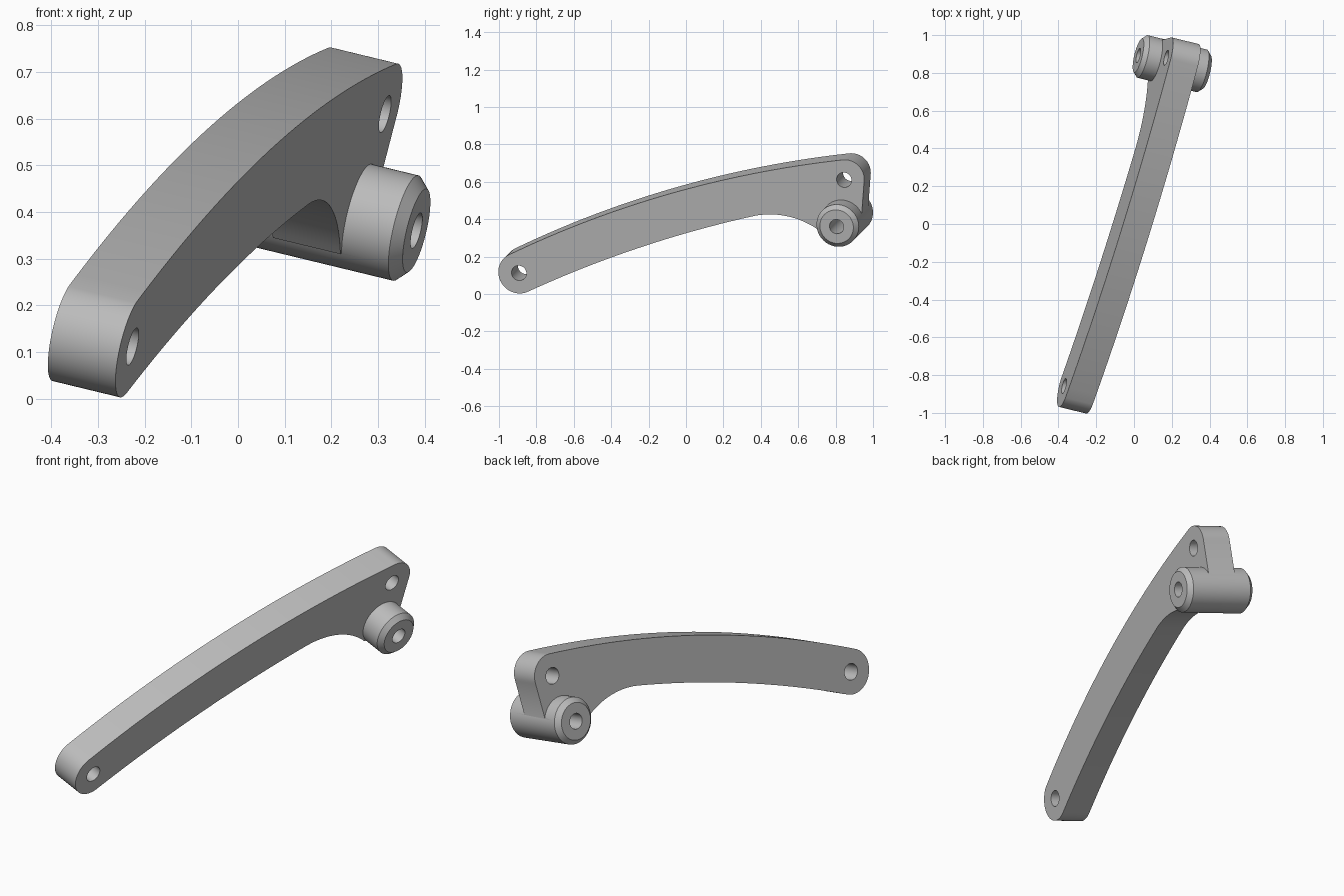
import bpy, bmesh, math
from mathutils import Vector, Matrix

cube = bpy.data.objects.get("Cube")
if cube:
    bpy.data.objects.remove(cube, do_unlink=True)

# Tilted frame of the lever: pin axis, and two in-plane directions
AXIS = Vector((0.947, -0.229, -0.229)).normalized()
D1 = Vector((0, 1, -1)).normalized()
D2 = AXIS.cross(D1).normalized()
if D2.y < 0:
    D2 = -D2
ORIGIN = Vector((-0.037, 0, 0))
THICK = 0.153

steel = bpy.data.materials.new("steel grey")
steel.use_nodes = True
steel.diffuse_color = (0.5, 0.5, 0.5, 1)
steel.node_tree.nodes["Principled BSDF"].inputs["Base Color"].default_value = (0.5, 0.5, 0.5, 1)


def on_face(y, z):
    """Point on the arm's right face above side coordinates y, z."""
    x = -(AXIS.y * y + AXIS.z * z) / AXIS.x
    return ORIGIN + Vector((x, y, z))


def arc(a, b, c, n):
    """Points of the circle arc from a through b to c, lying on the face."""
    a, b, c = (on_face(*p) - ORIGIN for p in (a, b, c))
    a, b, c = (Vector((p.dot(D1), p.dot(D2))) for p in (a, b, c))
    u, v = b - a, c - a
    d = 2 * (u.x * v.y - u.y * v.x)
    centre = a + Vector((v.y * u.length_squared - u.y * v.length_squared,
                         u.x * v.length_squared - v.x * u.length_squared)) / d
    r = (a - centre).length
    ang = [math.atan2(p.y - centre.y, p.x - centre.x) for p in (a, b, c)]
    sweep, mid = (ang[2] - ang[0]) % math.tau, (ang[1] - ang[0]) % math.tau
    if mid > sweep:
        sweep -= math.tau
    pts = []
    for i in range(n + 1):
        t = ang[0] + sweep * i / n
        pts.append(ORIGIN + D1 * (centre.x + r * math.cos(t)) + D2 * (centre.y + r * math.sin(t)))
    return pts


def finish(name, bm):
    bmesh.ops.recalc_face_normals(bm, faces=bm.faces)
    me = bpy.data.meshes.new(name)
    bm.to_mesh(me)
    bm.free()
    me.materials.append(steel)
    ob = bpy.data.objects.new(name, me)
    bpy.context.collection.objects.link(ob)
    return ob


def lathe(name, centre, rings, n=64):
    """Solid of revolution on the pin axis; rings are (offset, radius)."""
    bm = bmesh.new()
    loops = []
    for s, r in rings:
        loops.append([bm.verts.new(centre + AXIS * s + r * (
            D1 * math.cos(math.tau * i / n) + D2 * math.sin(math.tau * i / n))) for i in range(n)])
    for lo, hi in zip(loops, loops[1:]):
        for i in range(n):
            j = (i + 1) % n
            bm.faces.new((lo[i], lo[j], hi[j], hi[i]))
    bm.faces.new(loops[0])
    bm.faces.new(loops[-1])
    return finish(name, bm)


def combine(target, other, operation):
    mod = target.modifiers.new(operation.lower(), 'BOOLEAN')
    mod.operation, mod.object, mod.solver = operation, other, 'EXACT'
    bpy.context.view_layer.objects.active = target
    bpy.ops.object.modifier_apply(modifier=mod.name)
    bpy.data.objects.remove(other, do_unlink=True)


# Curved arm: rounded tip, bowed top, rounded heel, hollow under the boss
outline = []
for a, b, c, n in (
    ((-0.84, 0.015), (-1.0, 0.09), (-0.955, 0.206), 24),
    ((-0.955, 0.206), (0.0, 0.56), (0.835, 0.717), 32),
    ((0.835, 0.717), (0.921, 0.688), (0.952, 0.60), 16),
    ((0.90, 0.35), (0.83, 0.33), (0.75, 0.31), 2),
    ((0.75, 0.31), (0.55, 0.414), (0.348, 0.414), 20),
    ((0.348, 0.414), (-0.2, 0.264), (-0.84, 0.015), 24),
):
    pts = arc(a, b, c, n)
    if outline and (pts[0] - outline[-1]).length < 0.001:
        pts = pts[1:]
    outline += pts
outline.pop()
# Heel edge leans slightly into the boss
outline.insert(24 + 32 + 16 + 1, on_face(0.938, 0.41))

bm = bmesh.new()
face = bm.faces.new([bm.verts.new(p) for p in outline])
ext = bmesh.ops.extrude_face_region(bm, geom=[face])
bmesh.ops.translate(bm, vec=-AXIS * THICK, verts=[v for v in ext["geom"] if isinstance(v, bmesh.types.BMVert)])
arm = finish("lever_arm", bm)

# Chamfered pivot boss running through the heel
pivot = on_face(0.835, 0.39)
near, far, r, ch = 0.13, -0.25, 0.116, 0.024
boss = lathe("pivot_boss", pivot, ((far, r - ch), (far + ch, r), (near - ch, r), (near, r - ch)))
combine(arm, boss, 'UNION')

# Bores through the tip, heel and boss
for centre, radius in ((on_face(-0.893, 0.112), 0.041), (on_face(0.845, 0.61), 0.041), (pivot, 0.039)):
    combine(arm, lathe("bore", centre, ((-0.4, radius), (0.3, radius)), 40), 'DIFFERENCE')

bpy.ops.object.select_all(action='DESELECT')
arm.select_set(True)
bpy.context.view_layer.objects.active = arm
bpy.ops.object.shade_smooth_by_angle(angle=math.radians(28))
